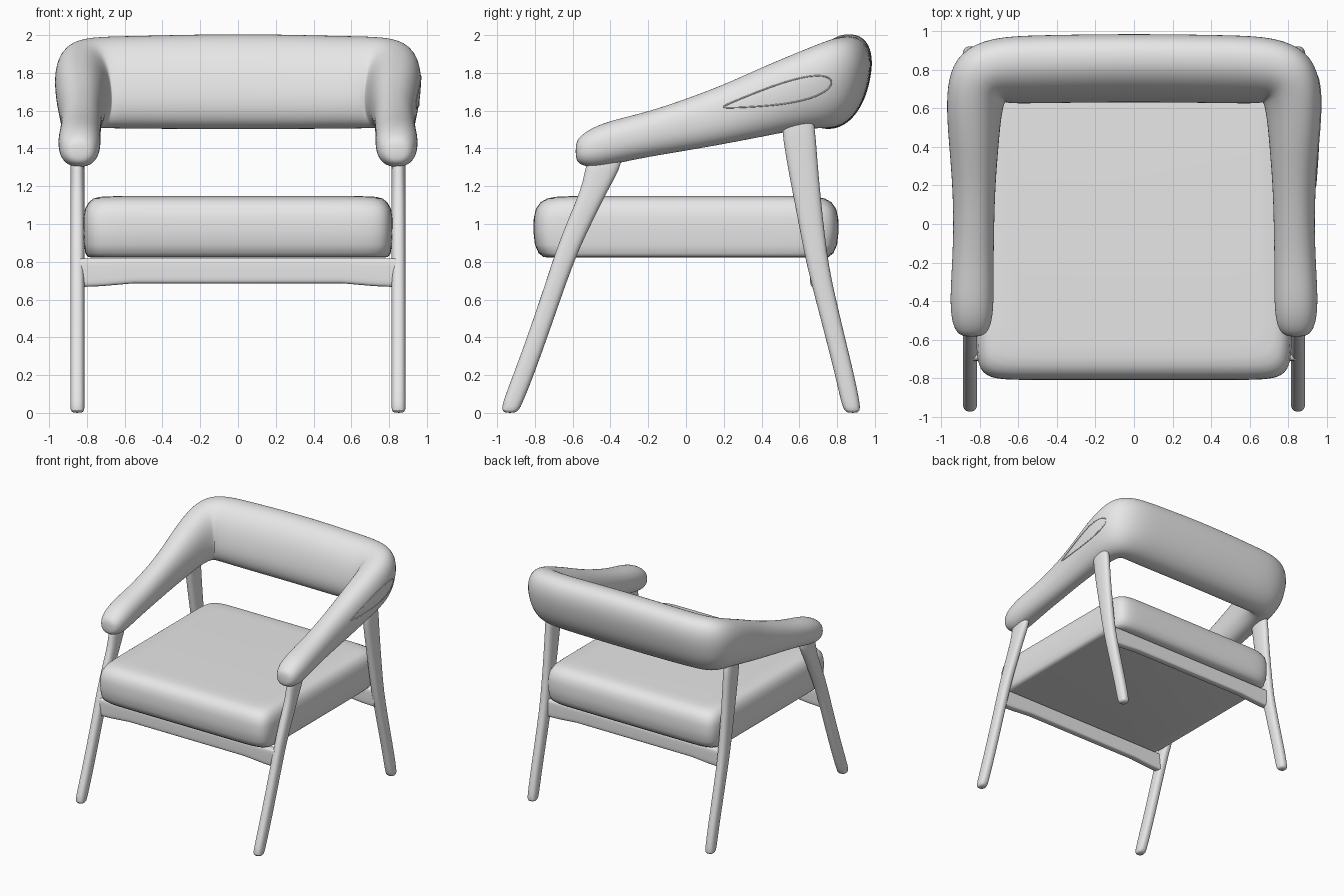
import bpy
from math import cos, sin, pi, radians
from mathutils import Vector
from mathutils.bvhtree import BVHTree

cube = bpy.data.objects.get("Cube")
if cube:
    bpy.data.objects.remove(cube, do_unlink=True)

grey = bpy.data.materials.new("light grey")
grey.use_nodes = True
grey.diffuse_color = (0.8, 0.8, 0.8, 1)
grey.node_tree.nodes["Principled BSDF"].inputs["Base Color"].default_value = (0.8, 0.8, 0.8, 1)


def ring(center, u, v, power=2.0, n=24):
    """Superellipse section with half axes u and v."""
    def p(t):
        return abs(t) ** (2 / power) * (1 if t >= 0 else -1)
    angles = [2 * pi * (i + 0.5) / n for i in range(n)]
    return [Vector(center) + Vector(u) * p(cos(a)) + Vector(v) * p(sin(a)) for a in angles]


def loft(name, rings, subdivide=0):
    """Skin a list of sections and cap both ends."""
    n = len(rings[0])
    verts = [p for r in rings for p in r]
    faces = [(k * n + i, k * n + (i + 1) % n, (k + 1) * n + (i + 1) % n, (k + 1) * n + i)
             for k in range(len(rings) - 1) for i in range(n)]
    last = (len(rings) - 1) * n
    faces += [tuple(reversed(range(n))), tuple(range(last, last + n))]
    mesh = bpy.data.meshes.new(name)
    mesh.from_pydata(verts, [], faces)
    mesh.materials.append(grey)
    mesh.shade_smooth()
    mesh.set_sharp_from_angle(angle=radians(50))
    obj = bpy.data.objects.new(name, mesh)
    bpy.context.collection.objects.link(obj)
    if subdivide:
        mod = obj.modifiers.new("smooth", "SUBSURF")
        mod.levels = mod.render_levels = subdivide
    return obj


# Padded arms and backrest: x, y, z, half width, half height, turn, outward lean
half = [
    (.84, -.585, 1.385, .045, .045, 0, 0),
    (.84, -.56, 1.39, .085, .078, 0, 0),
    (.84, -.49, 1.405, .108, .11, 0, 0),
    (.84, -.38, 1.435, .114, .118, 0, 0),
    (.835, -.2, 1.475, .108, .12, 0, 0),
    (.83, 0, 1.525, .106, .138, 0, 0),
    (.83, .2, 1.58, .112, .158, 0, 0),
    (.83, .4, 1.645, .128, .185, 0, .05),
    (.83, .56, 1.695, .14, .203, 3, .1),
    (.82, .69, 1.73, .155, .225, 22, .17),
    (.785, .765, 1.745, .17, .24, 48, .2),
    (.69, .797, 1.75, .168, .245, 76, .22),
    (.5, .802, 1.75, .166, .248, 88, .22),
    (.25, .806, 1.753, .166, .252, 90, .22),
]


def arm_ring(s, side):
    x, y, z, w, h, turn, lean = s
    n = Vector((cos(radians(turn)) * side, sin(radians(turn)), 0))
    return ring((x * side, y, z), n * w, (n * lean + Vector((0, 0, 1))) * h, 2.25)


middle = (0, .808, 1.754, .166, .253, 90, .22)
sections = [arm_ring(s, 1) for s in half + [middle]]
# mirrored sections keep the outward side as the first axis
sections += [arm_ring(s, -1) for s in reversed(half)]
backrest = loft("padded_backrest_and_arms", sections, 2)

# Seat cushion: z, half width, half depth
cushion = [(.822, .77, .73), (.826, .795, .755), (.845, .808, .78), (.89, .815, .80),
           (.96, .818, .808), (1.03, .818, .806), (1.08, .81, .795), (1.115, .79, .77),
           (1.135, .765, .735), (1.144, .73, .69), (1.147, .66, .62)]
loft("seat_cushion", [ring((0, 0, z), (w, 0, 0), (0, d, 0), 14, 96) for z, w, d in cushion])

# Legs: y, z, half depth
front_leg = [(-.932, 0, .025), (-.93, .012, .045), (-.92, .05, .054), (-.86, .2, .055),
             (-.77, .45, .054), (-.685, .7, .055), (-.625, .87, .06), (-.555, 1.03, .068),
             (-.485, 1.18, .072), (-.445, 1.28, .09), (-.42, 1.38, .1)]
rear_leg = [(.882, 0, .025), (.88, .012, .042), (.872, .05, .05), (.84, .2, .051),
            (.785, .42, .052), (.715, .7, .056), (.685, .85, .061), (.655, 1.05, .068),
            (.625, 1.25, .078), (.6, 1.45, .088), (.585, 1.62, .09)]
for name, path in (("front_leg", front_leg), ("rear_leg", rear_leg)):
    for label, side in (("left", 1), ("right", -1)):
        loft(f"{name}_{label}",
             [ring((.85 * side, y, z), (min(d, .038), 0, 0), (0, d, 0), 2.5, 20)
              for y, z, d in path], 1)

# Cross rails under the cushion, a little deeper where they meet the legs
for name, y in (("front_rail", -.675), ("rear_rail", .69)):
    loft(name, [ring((x, y, .752 - drop / 2), (0, .034, 0), (0, 0, .066 + drop / 2), 5, 24)
                for x, drop in ((-.84, .02), (-.72, .015), (-.55, 0), (.55, 0),
                                (.72, .015), (.84, .02))])

# Teardrop seam stitched on the outside of the left arm
bpy.context.view_layer.update()
tree = BVHTree.FromObject(backrest, bpy.context.evaluated_depsgraph_get())
points = []
for i in range(60):
    a = 2 * pi * i / 60
    t = (1 - cos(a)) / 2
    y = .2 + .57 * t
    z = 1.62 + .13 * t + .085 * sin(a) * (.25 + .75 * t)
    hit = tree.ray_cast(Vector((2, y, z)), Vector((-1, 0, 0)))[0]
    if hit:
        points.append(hit)
curve = bpy.data.curves.new("arm_seam", "CURVE")
curve.dimensions = "3D"
curve.bevel_depth = .004
curve.bevel_resolution = 1
spline = curve.splines.new("POLY")
spline.points.add(len(points) - 1)
for sp, p in zip(spline.points, points):
    sp.co = (*p, 1)
spline.use_cyclic_u = True
curve.materials.append(grey)
bpy.context.collection.objects.link(bpy.data.objects.new("arm_seam", curve))
